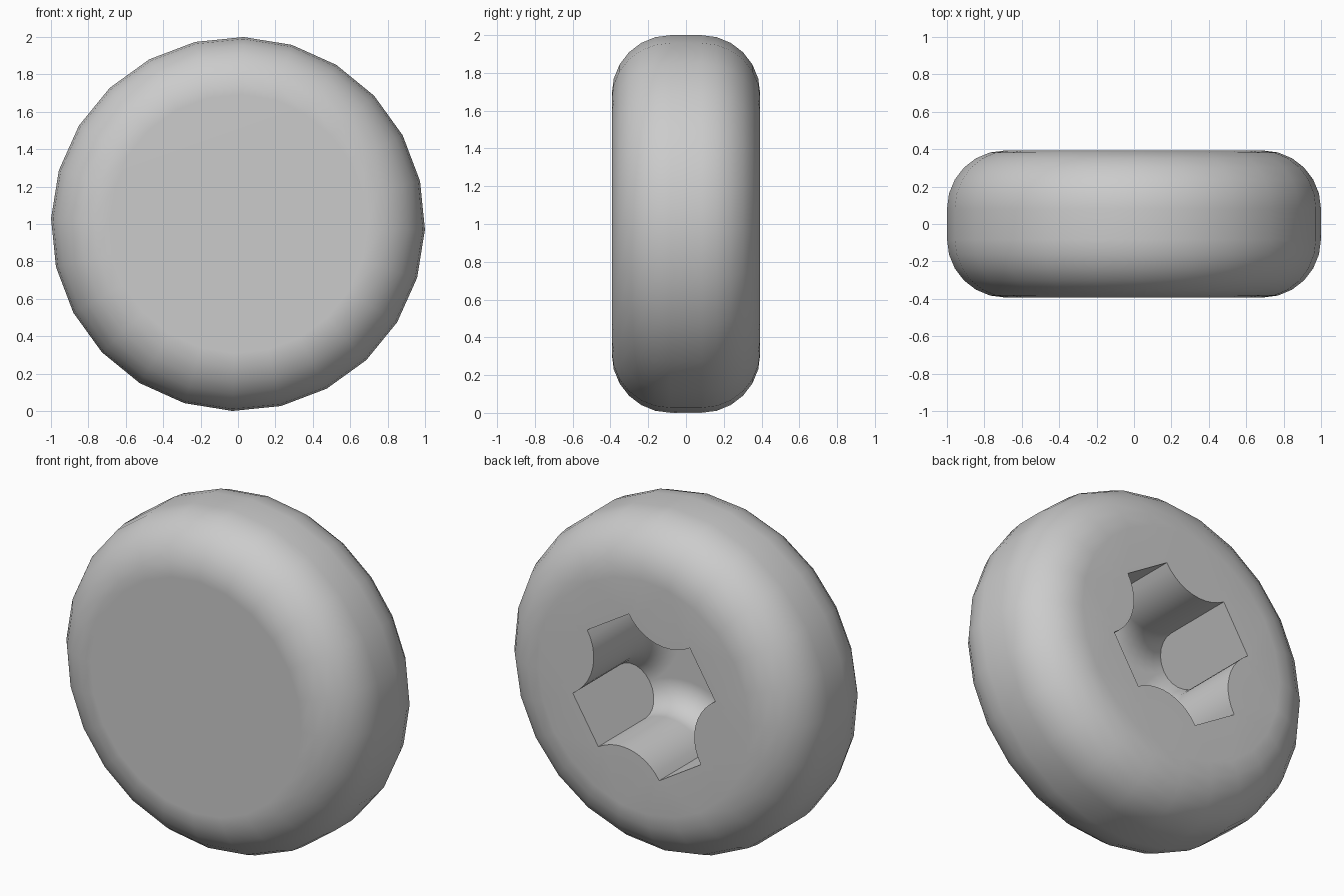
import bpy, bmesh, math
from math import sin, cos, pi, radians

cube = bpy.data.objects.get("Cube")
if cube:
    bpy.data.objects.remove(cube, do_unlink=True)

SIDES, HALF, ROUND = 24, 0.393, 0.31        # disc
ARM, SLOT = 0.45, 0.16                      # recess arm length and half width
WALL_DEPTH, STEPS, ARC = 0.44, 6, 10        # recess straight depth, segments
TILT, TURN = radians(58.4), radians(88.3)

mat = bpy.data.materials.new("plain_grey")
mat.use_nodes = True
grey = (0.6, 0.6, 0.6, 1)
mat.diffuse_color = grey
mat.node_tree.nodes["Principled BSDF"].inputs["Base Color"].default_value = grey

bm = bmesh.new()


def skin(rings):
    """Join successive closed rings with quads."""
    for a, b in zip(rings, rings[1:]):
        n = len(a)
        for i in range(n):
            j = (i + 1) % n
            bm.faces.new((a[i], a[j], b[j], b[i]))


def loop_edges(ring):
    return [bm.edges.get((ring[i - 1], ring[i])) for i in range(len(ring))]


# Rounded disc rim, lathed around the y axis from front to back
def disc_ring(radius, y):
    return [bm.verts.new((radius * cos(TURN + 2 * pi * k / SIDES), y,
                          1 + radius * sin(TURN + 2 * pi * k / SIDES)))
            for k in range(SIDES)]


quarter = [pi / 2 * i / STEPS for i in range(STEPS + 1)]
profile = [(1 - ROUND + ROUND * sin(a), -HALF + ROUND * (1 - cos(a))) for a in quarter]
profile += [(r, -y) for r, y in reversed(profile)]
disc = [disc_ring(r, y) for r, y in profile]
skin(disc)
bm.faces.new(disc[0])


# Cross recess: four quarter-circle corners, walls curving in to the floor
def cross_ring(inset, y):
    radius = ARM - SLOT + inset
    ring = []
    for q in range(4):
        for i in range(ARC + 1):
            a = -pi / 2 - pi / 2 * i / ARC
            u, v = ARM + radius * cos(a), ARM + radius * sin(a)
            t = TILT + q * pi / 2
            ring.append(bm.verts.new((u * cos(t) - v * sin(t), y,
                                      1 + u * sin(t) + v * cos(t))))
    return ring


recess = [cross_ring(0, HALF)]
recess += [cross_ring(SLOT * (1 - cos(a)), HALF - WALL_DEPTH - SLOT * sin(a)) for a in quarter]
skin(recess)
bm.faces.new(recess[-1])

# Back face around the recess opening
bmesh.ops.triangle_fill(bm, use_beauty=True,
                        edges=loop_edges(disc[-1]) + loop_edges(recess[0]))
bmesh.ops.remove_doubles(bm, verts=bm.verts[:], dist=0.0005)
bmesh.ops.recalc_face_normals(bm, faces=bm.faces[:])

mesh = bpy.data.meshes.new("recessed_disc")
bm.to_mesh(mesh)
bm.free()
mesh.materials.append(mat)
obj = bpy.data.objects.new("recessed_disc", mesh)
bpy.context.collection.objects.link(obj)

# Smooth shading with crisp recess edges and flat caps
bpy.ops.object.select_all(action="DESELECT")
obj.select_set(True)
bpy.context.view_layer.objects.active = obj
bpy.ops.object.shade_smooth_by_angle(angle=radians(30))
weighted = obj.modifiers.new("flat_caps", "WEIGHTED_NORMAL")
weighted.keep_sharp = True
